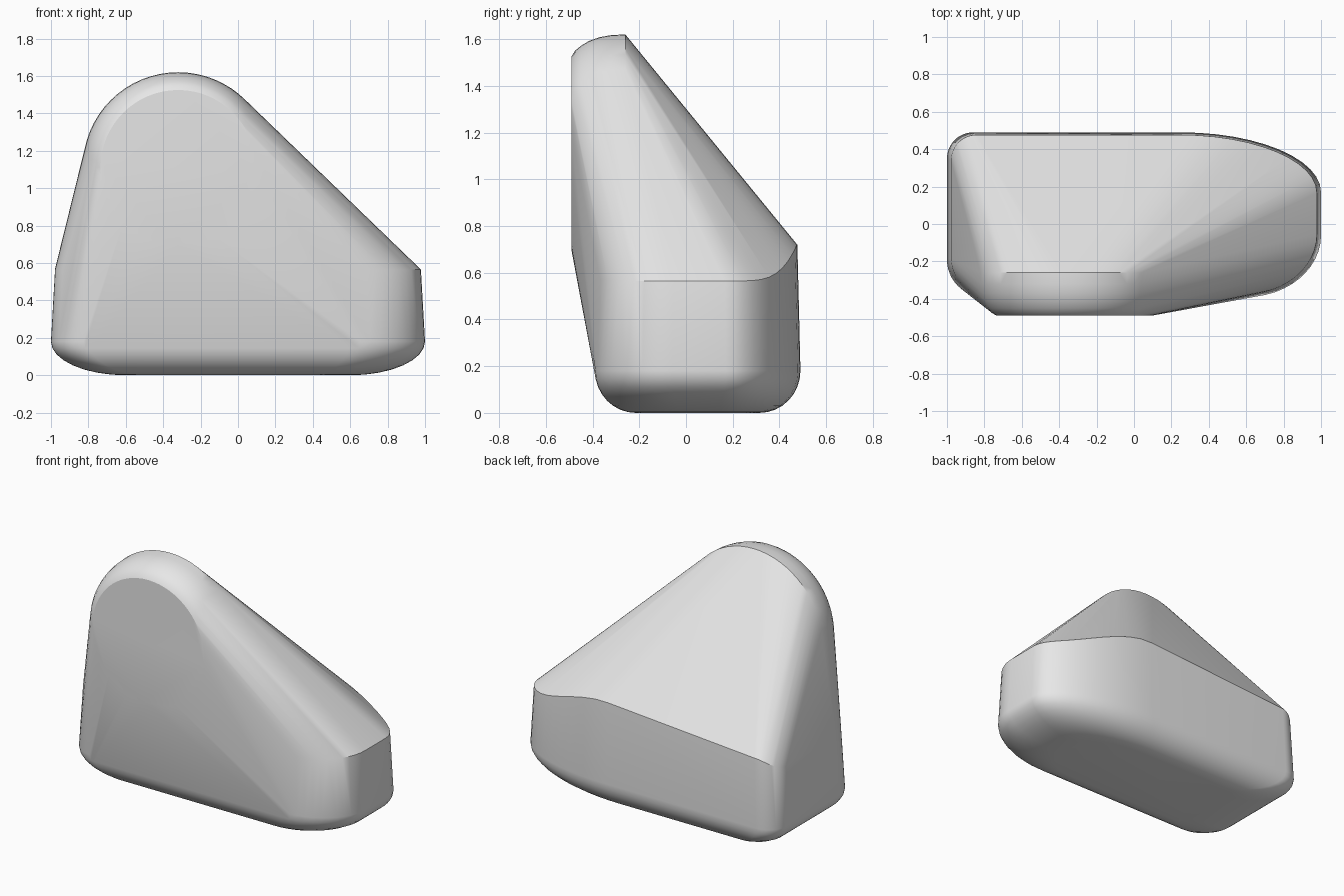
import bpy
import bmesh
from math import sin, cos, pi, radians

cube = bpy.data.objects.get("Cube")
if cube:
    bpy.data.objects.remove(cube, do_unlink=True)

MID_Y = 0.05          # depth centre of the base
HALF_X, HALF_Y = 1.0, 0.44


def base_outline(steps=12):
    """Rounded plan of the base, each corner with its own elliptical radii."""
    corners = [(1, 1, 0.75, 0.32), (-1, 1, 0.14, 0.14),
               (-1, -1, 0.2, 0.2), (1, -1, 0.4, 0.33)]
    points = []
    for i, (sx, sy, rx, ry) in enumerate(corners):
        for k in range(steps + 1):
            a = (i + k / steps) * pi / 2
            points.append((sx * (HALF_X - rx) + rx * cos(a),
                           sy * (HALF_Y - ry) + ry * sin(a)))
    return points


def rim_height(x, y):
    """Top edge of the base: level at the sides, raised along the back."""
    rise = max(0.0, min(1.0, (y - 0.2) / 0.275)) ** 4
    fall = max(0.0, 0.25 - x) / 1.15
    return 0.565 + rise * (0.155 - 0.085 * fall)


bm = bmesh.new()
outline = base_outline()

# Rounded underside, up to the widest line of the base
for k in range(9):
    a = k / 8 * pi / 2
    s = 0.6 + 0.4 * sin(a)
    for x, y in outline:
        bm.verts.new((x * s, MID_Y + y * s, 0.18 * (1 - cos(a))))

# Upper rim of the base, drawn slightly inward
for x, y in outline:
    px, py = x * 0.978, MID_Y + y * 0.97
    bm.verts.new((px, py, rim_height(px, py)))

# Round head: flat front disc with a softened edge
head_profile = [(-0.49, 0.415), (-0.475, 0.44), (-0.45, 0.461), (-0.415, 0.482),
                (-0.37, 0.498), (-0.32, 0.507), (-0.26, 0.51)]
for y, r in head_profile:
    for k in range(64):
        a = k / 64 * 2 * pi
        bm.verts.new((-0.32 + r * cos(a), y, 1.11 + r * sin(a)))

# Skin stretched tightly over base and head
hull = bmesh.ops.convex_hull(bm, input=bm.verts[:])
loose = [v for v in bm.verts if not v.link_faces]
bmesh.ops.delete(bm, geom=loose, context='VERTS')
bmesh.ops.remove_doubles(bm, verts=bm.verts[:], dist=0.0005)
bmesh.ops.dissolve_limit(bm, angle_limit=radians(0.3),
                         verts=bm.verts[:], edges=bm.edges[:])
bmesh.ops.recalc_face_normals(bm, faces=bm.faces[:])

mesh = bpy.data.meshes.new("wedge_body")
bm.to_mesh(mesh)
bm.free()
body = bpy.data.objects.new("wedge_body", mesh)
bpy.context.collection.objects.link(body)

# Plain grey
grey = bpy.data.materials.new("light_grey")
grey.use_nodes = True
colour = (0.8, 0.8, 0.8, 1.0)
grey.diffuse_color = colour
grey.node_tree.nodes["Principled BSDF"].inputs["Base Color"].default_value = colour
mesh.materials.append(grey)

# Smooth surface with crisp rim edges
bpy.ops.object.select_all(action='DESELECT')
body.select_set(True)
bpy.context.view_layer.objects.active = body
bpy.ops.object.shade_smooth_by_angle(angle=radians(30))
